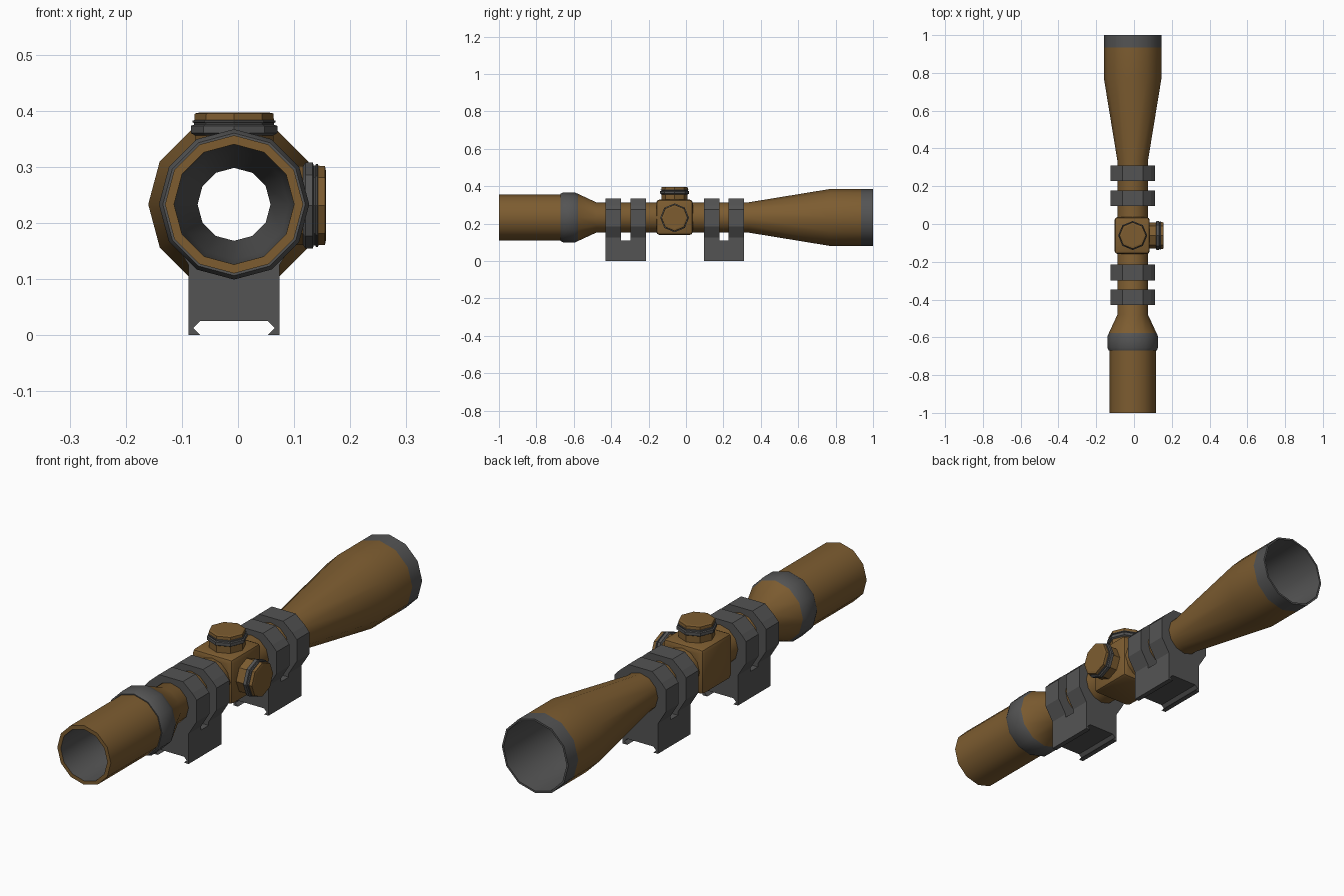
import bpy, bmesh, math
from mathutils import Vector

if "Cube" in bpy.data.objects:
    bpy.data.objects.remove(bpy.data.objects["Cube"])

CX, CZ = -0.007, 0.233      # optical axis
TY = -0.061                 # turret position along the tube


def material(name, col):
    m = bpy.data.materials.new(name)
    m.diffuse_color = (*col, 1)
    m.use_nodes = True
    m.node_tree.nodes["Principled BSDF"].inputs["Base Color"].default_value = m.diffuse_color
    return m


MATS = [material("bronze_brown", (0.205, 0.108, 0.030)),
        material("dark_grey", (0.088, 0.088, 0.088))]
BROWN, GREY = 0, 1


def finish(bm, name, angle=None):
    bmesh.ops.recalc_face_normals(bm, faces=bm.faces)
    me = bpy.data.meshes.new(name)
    bm.to_mesh(me)
    bm.free()
    for m in MATS:
        me.materials.append(m)
    ob = bpy.data.objects.new(name, me)
    bpy.context.collection.objects.link(ob)
    if angle:
        bpy.ops.object.select_all(action='DESELECT')
        ob.select_set(True)
        bpy.context.view_layer.objects.active = ob
        bpy.ops.object.shade_smooth_by_angle(angle=math.radians(angle))
    return ob


def lathe(name, prof, sides, origin, axis, u, closed=False, angle=None):
    """Spin (distance, radius, colour of the next strip) around an axis."""
    bm = bmesh.new()
    o, ax, u = Vector(origin), Vector(axis), Vector(u)
    v = ax.cross(u)
    rings = []
    for d, r, _ in prof:
        rings.append([bm.verts.new(o + ax * d + (u * math.cos(t) + v * math.sin(t)) * r)
                      for t in (2 * math.pi * i / sides for i in range(sides))])
    n = len(prof)
    for k in range(n if closed else n - 1):
        a, b = rings[k], rings[(k + 1) % n]
        for i in range(sides):
            j = (i + 1) % sides
            bm.faces.new((a[i], a[j], b[j], b[i])).material_index = prof[k][2]
    if not closed:
        bm.faces.new(rings[0]).material_index = prof[0][2]
        bm.faces.new(rings[-1]).material_index = prof[-1][2]
    return finish(bm, name, angle)


def prism(name, half, y0, y1, mat):
    """Extrude a half outline, mirrored in x about the axis, along y."""
    pts = half + [(-x, z) for x, z in reversed(half)]
    bm = bmesh.new()
    f = bm.faces.new([bm.verts.new((CX + x, y0, z)) for x, z in pts])
    ext = bmesh.ops.extrude_face_region(bm, geom=[f])["geom"]
    bmesh.ops.translate(bm, vec=(0, y1 - y0, 0),
                        verts=[g for g in ext if isinstance(g, bmesh.types.BMVert)])
    for g in bm.faces:
        g.material_index = mat
    return finish(bm, name)


# hollow scope tube: eyepiece, zoom ring, main tube, objective bell, bore
tube = [(-1, .107, BROWN), (-1, .123, BROWN), (-.67, .123, GREY), (-.67, .127, GREY),
        (-.655, .134, GREY), (-.595, .134, GREY), (-.577, .126, BROWN),
        (-.48, .081, BROWN), (.335, .081, BROWN), (.775, .153, BROWN),
        (.935, .153, GREY), (1, .153, GREY), (1, .145, GREY),
        (.78, .138, GREY), (.34, .065, GREY), (-.48, .065, GREY), (-.62, .098, GREY)]
lathe("scope_tube", tube, 12, (CX, 0, CZ), (0, 1, 0), (1, 0, 0), True, 31)

# helper that keeps the bore open through rings and turret housing
cutter = lathe("bore_cutter", [(-.6, .075, GREY), (.5, .075, GREY)], 12,
               (CX, 0, CZ), (0, 1, 0), (1, 0, 0))
cutter.hide_render = True
cutter.hide_viewport = False
cutter.display_type = 'WIRE'


def open_bore(ob):
    m = ob.modifiers.new("bore", 'BOOLEAN')
    m.operation, m.object, m.solver = 'DIFFERENCE', cutter, 'EXACT'


# mounts: dovetail base with two clamp rings each
base = [(.060, .025), (.0725, .0125), (.060, 0), (.081, 0), (.081, .11)]
ring = [(.081, .105), (.081, .125), (.118, .185), (.118, .275), (.098, .298), (.055, .335)]
for label, y in (("rear", -.43), ("front", .095)):
    prism(label + "_mount_base", base, y, y + .215, GREY)
    for k, dy in enumerate((0, .132)):
        open_bore(prism(f"{label}_clamp_ring_{k + 1}", ring, y + dy, y + dy + .083, GREY))

# turret housing with rounded edges
bm = bmesh.new()
bmesh.ops.create_cube(bm, size=1)
for vert in bm.verts:
    vert.co = Vector((CX - .003 + vert.co.x * .186, TY + vert.co.y * .195, .234 + vert.co.z * .188))
bmesh.ops.bevel(bm, geom=bm.edges[:], offset=.016, segments=2, profile=.5, affect='EDGES')
open_bore(finish(bm, "turret_housing", 40))

# adjustment turrets: neck, two-step grey collar, brown cap
turret = [(.075, .070, BROWN), (.123, .070, GREY), (.127, .077, GREY), (.140, .077, GREY),
          (.142, .071, GREY), (.145, .071, GREY), (.146, .074, GREY), (.149, .074, GREY),
          (.150, .071, BROWN), (.162, .070, BROWN), (.164, .060, BROWN)]
lathe("top_turret", turret, 8, (CX, TY, CZ), (0, 0, 1), (1, 0, 0))
lathe("side_turret", turret, 8, (CX, TY, CZ - .002), (1, 0, 0), (0, 1, 0))
